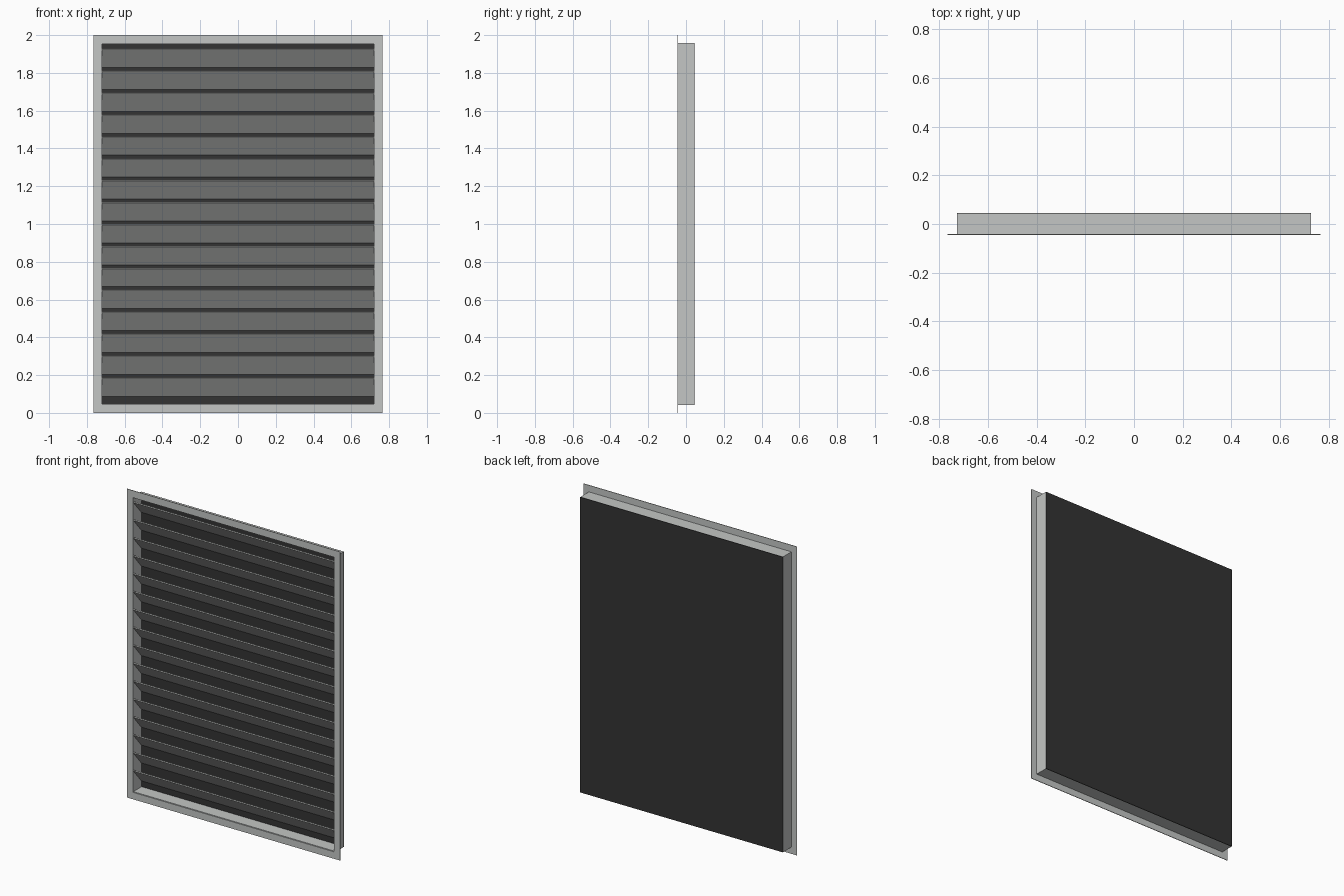
import bpy, bmesh

if "Cube" in bpy.data.objects:
    bpy.data.objects.remove(bpy.data.objects["Cube"])


def material(name, rgb):
    m = bpy.data.materials.new(name)
    m.diffuse_color = (*rgb, 1)
    m.use_nodes = True
    m.node_tree.nodes["Principled BSDF"].inputs["Base Color"].default_value = m.diffuse_color
    return m


metal = material("light grey metal", (0.55, 0.565, 0.555))
dark = material("dark backing", (0.033, 0.033, 0.033))


def finish(name, bm, mat):
    bmesh.ops.recalc_face_normals(bm, faces=bm.faces)
    me = bpy.data.meshes.new(name)
    bm.to_mesh(me)
    bm.free()
    me.materials.append(mat)
    ob = bpy.data.objects.new(name, me)
    bpy.context.collection.objects.link(ob)
    return ob


def ring(name, outer, inner, y0, y1, mat):
    """Rectangular frame; outer and inner are half width and half height about z = 1."""
    bm = bmesh.new()
    loops = []
    for (w, h), y in ((outer, y0), (inner, y0), (inner, y1), (outer, y1)):
        loops.append([bm.verts.new((sx * w, y, 1 + sz * h))
                      for sx, sz in ((-1, -1), (1, -1), (1, 1), (-1, 1))])
    for k in range(4):
        a, b = loops[k], loops[(k + 1) % 4]
        for i in range(4):
            j = (i + 1) % 4
            bm.faces.new((a[i], a[j], b[j], b[i]))
    return finish(name, bm, mat)


def extrude_x(name, profile, half, mat):
    """Closed (y, z) profile drawn out along x."""
    bm = bmesh.new()
    ends = [[bm.verts.new((x, y, z)) for y, z in profile] for x in (-half, half)]
    bm.faces.new(ends[0])
    bm.faces.new(ends[1])
    n = len(profile)
    for i in range(n):
        j = (i + 1) % n
        bm.faces.new((ends[0][i], ends[0][j], ends[1][j], ends[1][i]))
    return finish(name, bm, mat)


# Thin front flange and the deep sleeve behind it
ring("front_flange", (0.765, 1.0), (0.721, 0.955), -0.046, -0.042, metal)
ring("sleeve", (0.726, 0.957), (0.721, 0.952), -0.042, 0.043, metal)

# Backing sheet closing the rear
extrude_x("backing_sheet",
          [(0.042, 0.043), (0.046, 0.043), (0.046, 1.957), (0.042, 1.957)], 0.726, dark)

# Sloped louvre blades, front edge high and rear edge low
count, pitch, bottom = 16, 0.1160, 0.138
for k in range(count):
    z = bottom + k * pitch
    extrude_x(f"louvre_blade_{k + 1}",
              [(-0.044, z + 0.045), (-0.040, z + 0.050),
               (0.042, z - 0.045), (0.038, z - 0.050)], 0.7205, metal)
